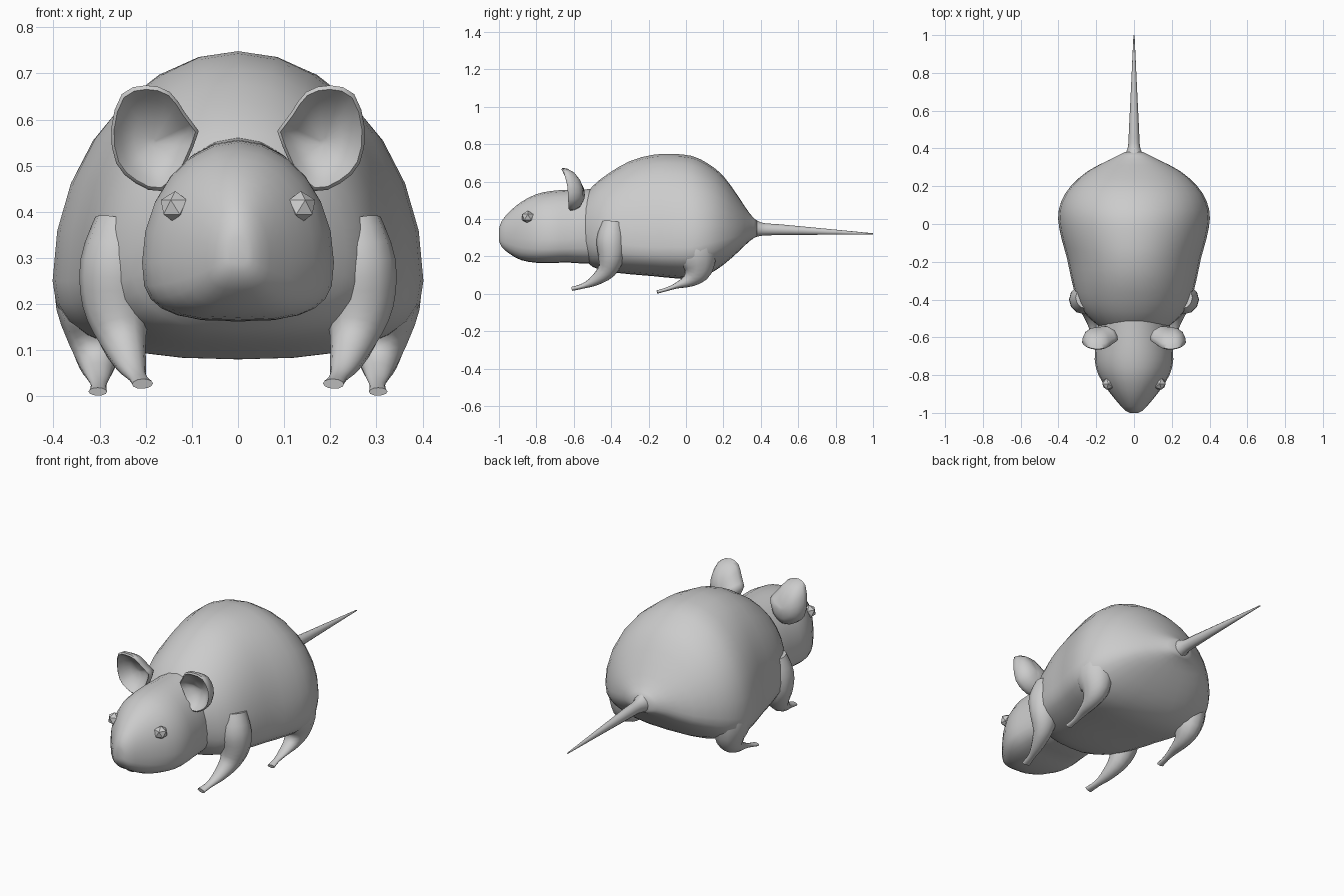
import bpy, bmesh, math
from mathutils import Vector


def smooth_rows(rows, steps):
    """Catmull-Rom interpolation of parameter rows."""
    out = []
    for i in range(len(rows) - 1):
        p0, p1 = rows[max(i - 1, 0)], rows[i]
        p2, p3 = rows[i + 1], rows[min(i + 2, len(rows) - 1)]
        for k in range(steps):
            t = k / steps
            out.append([0.5 * (2 * b + (c - a) * t + (2 * a - 5 * b + 4 * c - d) * t * t
                               + (3 * b - a - 3 * c + d) * t ** 3)
                        for a, b, c, d in zip(p0, p1, p2, p3)])
    return out + [list(rows[-1])]


def loft(name, rings, mirror=False, angle=60):
    """Skin closed rings of points and cap both ends."""
    bm = bmesh.new()
    loops = [[bm.verts.new(p) for p in ring] for ring in rings]
    n = len(loops[0])
    for a, b in zip(loops, loops[1:]):
        for j in range(n):
            k = (j + 1) % n
            bm.faces.new((a[j], a[k], b[k], b[j]))
    bm.faces.new(loops[0])
    bm.faces.new(loops[-1])
    bmesh.ops.recalc_face_normals(bm, faces=bm.faces)
    return finish(name, bm, mirror, angle)


def finish(name, bm, mirror, angle):
    me = bpy.data.meshes.new(name)
    bm.to_mesh(me)
    bm.free()
    ob = bpy.data.objects.new(name, me)
    bpy.context.collection.objects.link(ob)
    bpy.ops.object.select_all(action='DESELECT')
    ob.select_set(True)
    bpy.context.view_layer.objects.active = ob
    bpy.ops.object.shade_smooth_by_angle(angle=math.radians(angle))
    if mirror:
        ob.modifiers.new("Mirror", 'MIRROR').use_mirror_merge = False
    return ob


def egg_ring(row, n=28, low_power=2.5):
    """Upright cross-section: round above its widest height, squarer below."""
    y, w, bot, mid, top = row
    pts = []
    for i in range(n):
        a = 2 * math.pi * i / n
        c, s = math.cos(a), math.sin(a)
        if s < -1e-6:
            e = 2 / low_power
            x = math.copysign(abs(c) ** e, c)
            z = mid - (mid - bot) * abs(s) ** e
        else:
            x, z = c, mid + (top - mid) * s
        pts.append((x * w, y, z))
    return pts


def limb(name, rows):
    """Tapered limb through rows of x, y, z, half width, half depth."""
    rows = smooth_rows(rows, 3)
    pts = [Vector(r[:3]) for r in rows]
    rings = []
    for i, r in enumerate(rows):
        t = pts[min(i + 1, len(pts) - 1)] - pts[max(i - 1, 0)]
        v = t.cross(Vector((1, 0, 0))).normalized()
        u = v.cross(t).normalized()
        rings.append([pts[i] + u * r[3] * math.cos(a) + v * r[4] * math.sin(a)
                      for a in (2 * math.pi * k / 12 for k in range(12))])
    return loft(name, rings, mirror=True)


# Body: y, half width, bottom, widest height, top
body = [
    (-0.56, 0.16, 0.20, 0.34, 0.50), (-0.50, 0.235, 0.145, 0.31, 0.575),
    (-0.42, 0.295, 0.12, 0.28, 0.64), (-0.30, 0.33, 0.105, 0.26, 0.71),
    (-0.18, 0.355, 0.095, 0.25, 0.743), (-0.08, 0.383, 0.085, 0.25, 0.748),
    (0.03, 0.402, 0.08, 0.25, 0.738), (0.12, 0.385, 0.105, 0.27, 0.695),
    (0.20, 0.335, 0.155, 0.29, 0.63), (0.28, 0.245, 0.225, 0.31, 0.52),
    (0.34, 0.13, 0.282, 0.34, 0.43), (0.38, 0.05, 0.308, 0.345, 0.39),
]
loft("body", [egg_ring(r) for r in smooth_rows(body, 2)])

# Tail
tail = [(0.33, 0.07, 0.29, 0.35, 0.43), (0.40, 0.034, 0.31, 0.345, 0.382),
        (0.50, 0.027, 0.314, 0.342, 0.372), (0.70, 0.017, 0.316, 0.335, 0.353),
        (1.00, 0.003, 0.318, 0.321, 0.324)]
loft("tail", [egg_ring(r, 12, 2) for r in smooth_rows(tail, 3)])

# Head
head = [
    (-1.00, 0.022, 0.285, 0.31, 0.345), (-0.985, 0.05, 0.25, 0.305, 0.39),
    (-0.94, 0.09, 0.212, 0.30, 0.443), (-0.88, 0.138, 0.180, 0.295, 0.492),
    (-0.80, 0.188, 0.166, 0.29, 0.533), (-0.72, 0.208, 0.164, 0.29, 0.55),
    (-0.64, 0.203, 0.168, 0.29, 0.556), (-0.55, 0.195, 0.162, 0.30, 0.558),
    (-0.44, 0.18, 0.165, 0.30, 0.565),
]
loft("head", [egg_ring(r, 24, 3) for r in smooth_rows(head, 2)])

# Eyes
bm = bmesh.new()
bmesh.ops.create_icosphere(bm, subdivisions=1, radius=0.035)
bmesh.ops.translate(bm, verts=bm.verts, vec=(0.136, -0.846, 0.41))
finish("eyes", bm, True, 30)

# Ears: cupped shells, rim points x, y, z
rim = [(0.085, -0.62, 0.575), (0.115, -0.64, 0.615), (0.148, -0.66, 0.66),
       (0.20, -0.668, 0.674), (0.252, -0.655, 0.655), (0.275, -0.635, 0.58),
       (0.264, -0.63, 0.505), (0.222, -0.628, 0.462), (0.165, -0.625, 0.445),
       (0.115, -0.61, 0.50)]
rim = smooth_rows(rim + rim[:1], 2)[:-1]
centre = Vector((0.185, -0.635, 0.55))


def ear_ring(scale, back):
    return [centre + (Vector(p) - centre) * scale + Vector((0, back, 0)) for p in rim]


loft("ears", [ear_ring(*s) for s in
              ((0.08, 0.06), (0.45, 0.05), (0.75, 0.025), (0.93, 0.0), (1.0, 0.006),
               (0.97, 0.03), (0.82, 0.06), (0.5, 0.082), (0.1, 0.088))], mirror=True)

# Front legs
limb("front_legs", [
    (0.25, -0.39, 0.38, 0.06, 0.06), (0.263, -0.40, 0.29, 0.079, 0.078),
    (0.262, -0.40, 0.20, 0.075, 0.07), (0.25, -0.425, 0.125, 0.052, 0.05),
    (0.232, -0.49, 0.07, 0.033, 0.028), (0.218, -0.55, 0.042, 0.02, 0.014),
    (0.207, -0.608, 0.027, 0.023, 0.011)])

# Hind legs
limb("hind_legs", [
    (0.28, 0.05, 0.34, 0.10, 0.12), (0.305, 0.055, 0.22, 0.094, 0.11),
    (0.305, 0.055, 0.13, 0.068, 0.085), (0.305, 0.02, 0.075, 0.043, 0.04),
    (0.303, -0.05, 0.044, 0.027, 0.016), (0.302, -0.105, 0.024, 0.017, 0.01),
    (0.304, -0.155, 0.01, 0.02, 0.009)])
